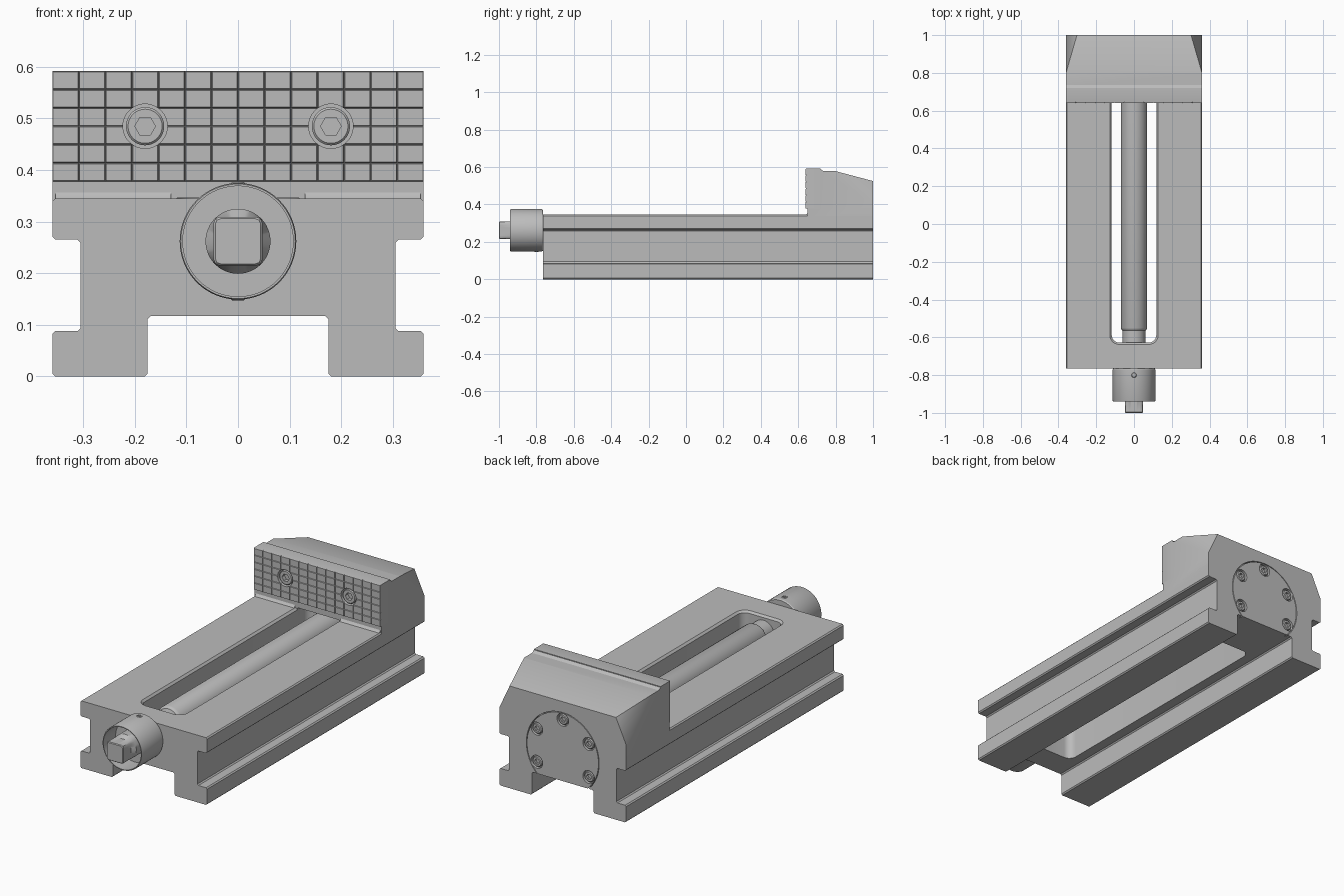
import bpy, bmesh
from math import sin, cos, pi, radians
from mathutils import Vector

if "Cube" in bpy.data.objects:
    bpy.data.objects.remove(bpy.data.objects["Cube"])

steel = bpy.data.materials.new("steel_grey")
steel.use_nodes = True
GREY = (0.5, 0.5, 0.5, 1)
steel.diffuse_color = GREY
steel.node_tree.nodes["Principled BSDF"].inputs["Base Color"].default_value = GREY

AXIS_Z = 0.262   # height of the lead screw axis
DECK = 0.345     # top of the bed
FRONT = -0.765   # front end of the bed


def finish(name, bm):
    bmesh.ops.recalc_face_normals(bm, faces=bm.faces)
    mesh = bpy.data.meshes.new(name)
    bm.to_mesh(mesh)
    bm.free()
    mesh.materials.append(steel)
    ob = bpy.data.objects.new(name, mesh)
    bpy.context.collection.objects.link(ob)
    smooth(ob)
    return ob


def smooth(ob):
    ob.data.shade_smooth()
    ob.data.set_sharp_from_angle(angle=radians(32))


def loft_mesh(rings):
    """Skin equal point rings and cap both ends."""
    bm = bmesh.new()
    loops = [[bm.verts.new(p) for p in r] for r in rings]
    n = len(loops[0])
    for a, b in zip(loops, loops[1:]):
        for i in range(n):
            j = (i + 1) % n
            bm.faces.new((a[i], a[j], b[j], b[i]))
    bm.faces.new(loops[0])
    bm.faces.new(loops[-1][::-1])
    bmesh.ops.recalc_face_normals(bm, faces=bm.faces)
    return bm


def ring(y, r, x=0, z=AXIS_Z, sides=0, limit=9, n=48):
    """Circle, or polygon with limited corners, across the y axis."""
    pts = []
    for i in range(n):
        a = 2 * pi * i / n
        d = r
        if sides:
            step = 2 * pi / sides
            turn = a + (pi / 4 if sides == 4 else 0)
            d = min(limit, r * cos(step / 2) / cos(turn % step - step / 2))
        pts.append((x + d * cos(a), y, z + d * sin(a)))
    return pts


def turned(name, steps, **kw):
    return finish(name, loft_mesh([ring(y, r, **kw) for y, r in steps]))


def cut(ob, cutters):
    """Subtract the cutters and bake the result."""
    for c in cutters:
        m = ob.modifiers.new("cut", "BOOLEAN")
        m.operation, m.solver, m.object = "DIFFERENCE", "EXACT", c
    dg = bpy.context.evaluated_depsgraph_get()
    mesh = bpy.data.meshes.new_from_object(ob.evaluated_get(dg))
    ob.modifiers.clear()
    ob.data = mesh
    smooth(ob)


def slice_off(bm, point, normal):
    geom = bm.verts[:] + bm.edges[:] + bm.faces[:]
    bmesh.ops.bisect_plane(bm, geom=geom, plane_co=point, plane_no=normal, clear_outer=True)
    bmesh.ops.holes_fill(bm, edges=[e for e in bm.edges if e.is_boundary])


def slot_ring(z, grow):
    """Rounded rectangle outline of the bed slot."""
    w, lo, hi, r = 0.118 + grow, -0.628 - grow, 0.74 + grow, 0.04 + grow
    corners = [(w - r, hi - r), (r - w, hi - r), (r - w, lo + r), (w - r, lo + r)]
    return [(cx + r * cos(a), cy + r * sin(a), z)
            for k, (cx, cy) in enumerate(corners)
            for a in [(k + t / 6) * pi / 2 for t in range(7)]]


def socket_screw(name, x, z, y, out, r):
    """Cap screw with a hexagon socket, facing along out."""
    inner = y - out * 0.02
    rings = [ring(y - out * 0.04, r, x, z), ring(y - out * 0.004, r, x, z),
             ring(y, r - 0.004, x, z), ring(y, r * 0.54, x, z, 6),
             ring(inner, r * 0.54, x, z, 6)]
    return finish(name, loft_mesh(rings))


# Bed: rail section with foot flanges and an open channel below
half = [(0.175, 0.117), (0.175, 0), (0.36, 0), (0.36, 0.088), (0.305, 0.088),
        (0.305, 0.265), (0.36, 0.265), (0.36, DECK)]
section = half + [(-x, z) for x, z in reversed(half)]
bm = loft_mesh([[(x, y, z) for x, z in section] for y in (FRONT, 1)])
long_edges = [e for e in bm.edges if abs(e.verts[0].co.y - e.verts[1].co.y) > 1]
bmesh.ops.bevel(bm, geom=long_edges, offset=0.006, segments=1, affect="EDGES")
bed = finish("bed", bm)

# Fixed jaw: side profile with sloped back and clipped rear corners
profile = [(0.65, 0.3), (0.65, 0.378), (0.72, 0.378), (0.72, 0.588), (0.735, 0.578),
           (0.8, 0.578), (1, 0.525), (1, 0.3)]
bm = loft_mesh([[(x, y, z) for y, z in profile] for x in (-0.36, 0.36)])
for s in (1, -1):
    a, b, c = Vector((s * 0.302, 1, 0.525)), Vector((s * 0.36, 1, 0.40)), Vector((s * 0.36, 0.8, 0.578))
    normal = (b - a).cross(c - b)
    slice_off(bm, b, normal if normal.x * s > 0 else -normal)
jaw = finish("fixed_jaw", bm)

# Small fillet strip where the jaw meets the bed, either side of the slot
for side, s in (("left", 1), ("right", -1)):
    tri = [(0.64, DECK), (0.655, DECK), (0.655, 0.357), (0.65, 0.357), (0.645, 0.349)]
    finish(side + "_jaw_fillet", loft_mesh([[(s * x, y, z) for y, z in tri] for x in (0.13, 0.354)]))

# Slot through the bed with a chamfered rim, and the rear cover recess
slot = finish("slot_cutter", loft_mesh([slot_ring(0.05, 0), slot_ring(DECK + 0.001, 0)]))
rim = finish("rim_cutter", loft_mesh([slot_ring(DECK - 0.01, 0), slot_ring(DECK + 0.005, 0.015)]))
recess = turned("recess_cutter", [(0.98, 0.207), (1.1, 0.207)], n=96)
cut(bed, [slot, rim, recess])
cut(jaw, [slot, recess])

# Rear bearing cover, trimmed flush with the channel roof
bm = loft_mesh([ring(y, 0.203, n=96) for y in (0.97, 1)])
slice_off(bm, (0, 1, 0.117), (0, 0, -1))
cover = finish("rear_cover", bm)
spots = [(0.17 * cos(radians(a)), AXIS_Z + 0.17 * sin(radians(a))) for a in (-30, 30, 90, 150, 210)]
bores = [turned("bore_cutter", [(0.985, 0.033), (1.1, 0.033)], x=x, z=z) for x, z in spots]
cut(cover, bores)
for i, (x, z) in enumerate(spots):
    socket_screw(f"cover_screw_{i + 1}", x, z, 0.998, 1, 0.027)

# Jaw plate: block scored into a grid of raised pads
COLS, ROWS, LOW, HIGH = 14, 6, 0.378, 0.592
corners = [(-0.36, LOW), (0.36, LOW), (0.36, HIGH), (-0.36, HIGH)]
bm = loft_mesh([[(x, y, z) for x, z in corners] for y in (0.646, 0.72)])
lines = [((-0.36 + 0.72 * i / COLS, 0, 0), (1, 0, 0)) for i in range(1, COLS)]
lines += [((0, 0, LOW + (HIGH - LOW) * i / ROWS), (0, 0, 1)) for i in range(1, ROWS)]
for point, normal in lines:
    bmesh.ops.bisect_plane(bm, geom=bm.verts[:] + bm.edges[:] + bm.faces[:],
                           plane_co=point, plane_no=normal)
bm.normal_update()
pads = [f for f in bm.faces if f.normal.y < -0.9]
bmesh.ops.inset_individual(bm, faces=pads, thickness=0.0025, depth=0.006)
plate = finish("jaw_plate", bm)
MID = (LOW + HIGH) / 2
plate_bores = [turned("bore_cutter", [(0.6, 0.043), (0.675, 0.043)], x=x, z=MID) for x in (-0.18, 0.18)]
cut(plate, plate_bores)
for side, x in (("left", 0.18), ("right", -0.18)):
    socket_screw(side + "_plate_screw", x, MID, 0.643, -1, 0.037)

# Lead screw running through the slot
turned("lead_screw", [(-0.66, 0.06), (-0.565, 0.06), (-0.56, 0.066), (-0.55, 0.07), (0.85, 0.07)])

# Hollow collar at the front
turned("collar", [(FRONT, 0.109), (FRONT - 0.006, 0.113), (-0.935, 0.113), (-0.94, 0.111),
                  (-0.94, 0.107), (-0.84, 0.107)], n=64)

# Drive shaft: round stub changing to a square end
flat = 0.047 * 2 ** 0.5
rings = [ring(-0.82, 0.063), ring(-0.915, 0.063)]
rings += [ring(y, r, sides=4, limit=lim) for y, r, lim in
          ((-0.935, flat, 0.062), (-0.996, flat, 0.062), (-1, flat * 0.93, 0.058))]
finish("drive_shaft", loft_mesh(rings))

# Cross pin through the collar
pin = [[(x, -0.8 + z - AXIS_Z, h) for x, _, z in ring(0, r, n=24)]
       for h, r in ((0.147, 0.011), (0.151, 0.015), (0.373, 0.015), (0.377, 0.011),
                    (0.377, 0.008), (0.37, 0.008))]
finish("collar_pin", loft_mesh(pin))

# Remove the spent cutters
for ob in [slot, rim, recess] + bores + plate_bores:
    bpy.data.objects.remove(ob)
